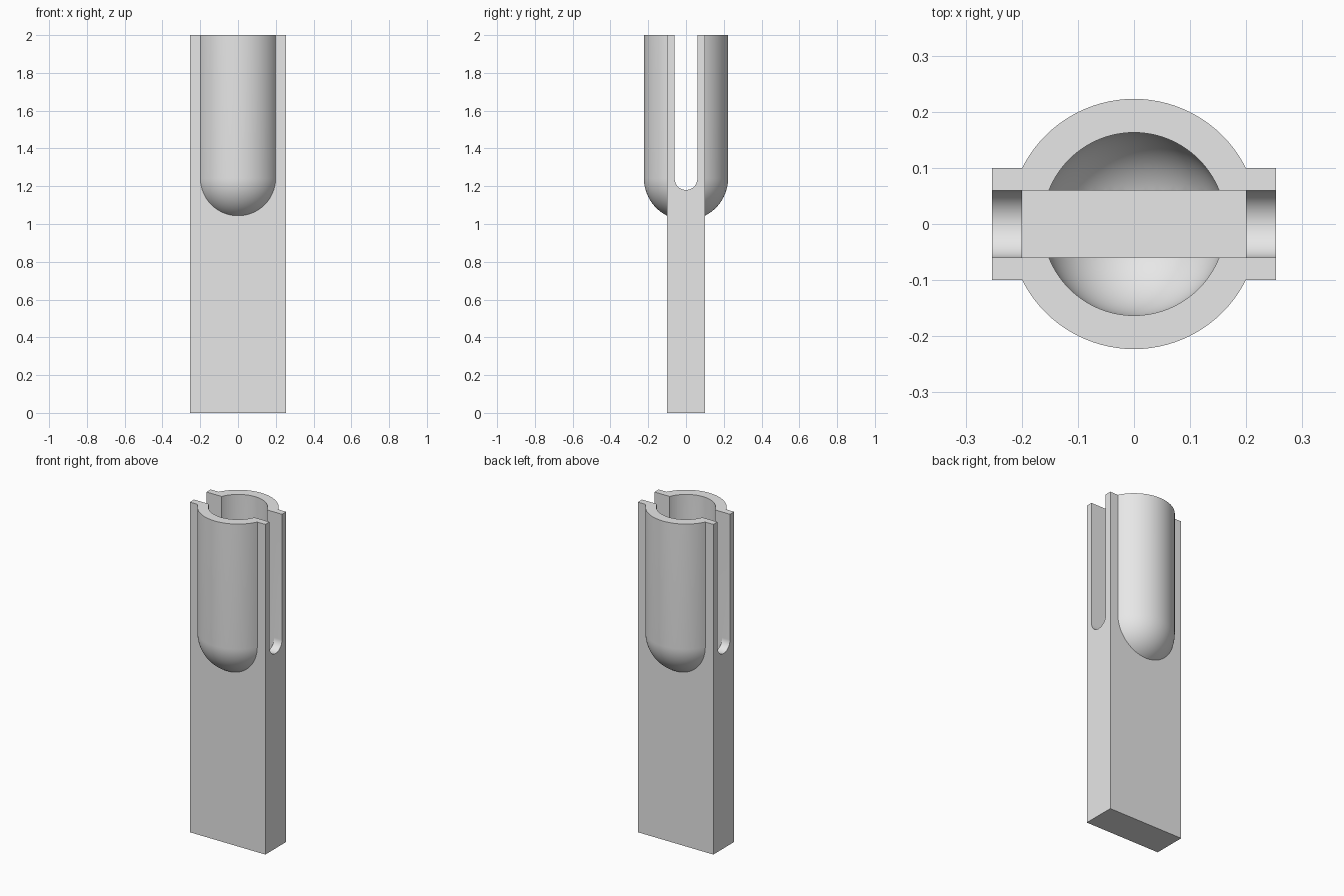
import bpy, bmesh, math
from mathutils import Matrix, Vector

if "Cube" in bpy.data.objects:
    bpy.data.objects.remove(bpy.data.objects["Cube"])

TOP = 2.0        # rim height
BULB_Z = 1.243   # centre of the rounded bulb end
SLOT_R = 0.06    # half width of side slots and inner cavity

grey = bpy.data.materials.new("light grey")
grey.diffuse_color = (0.8, 0.8, 0.8, 1)
grey.use_nodes = True
grey.node_tree.nodes["Principled BSDF"].inputs["Base Color"].default_value = grey.diffuse_color


def finish(bm, name):
    bmesh.ops.recalc_face_normals(bm, faces=bm.faces)
    mesh = bpy.data.meshes.new(name)
    bm.to_mesh(mesh)
    bm.free()
    mesh.materials.append(grey)
    ob = bpy.data.objects.new(name, mesh)
    bpy.context.collection.objects.link(ob)
    return ob


def box(name, width, depth, z0, z1):
    bm = bmesh.new()
    bmesh.ops.create_cube(bm, size=1, matrix=Matrix.Translation((0, 0, (z0 + z1) / 2))
                          @ Matrix.Diagonal((width, depth, z1 - z0, 1)))
    return finish(bm, name)


def capsule(name, r, top, segments=96, rings=24):
    """Upright cylinder with a hemispherical lower end, turned from a profile."""
    bm = bmesh.new()
    pts = [Vector((0, 0, top)), Vector((r, 0, top))]
    for i in range(rings + 1):
        a = math.pi / 2 * i / rings
        pts.append(Vector((r * math.cos(a) if i < rings else 0, 0, BULB_Z - r * math.sin(a))))
    verts = [bm.verts.new(p) for p in pts]
    edges = [bm.edges.new(pair) for pair in zip(verts, verts[1:])]
    bmesh.ops.spin(bm, geom=verts + edges, cent=(0, 0, 0), axis=(0, 0, 1),
                   angle=2 * math.pi, steps=segments, use_duplicate=False)
    bmesh.ops.remove_doubles(bm, verts=bm.verts, dist=1e-5)
    return finish(bm, name)


def slot(name, half_length, top, steps=24):
    """Round-bottomed slot profile extruded along x."""
    bm = bmesh.new()
    outline = [(SLOT_R, top), (-SLOT_R, top)]
    for i in range(steps + 1):
        a = math.pi + math.pi * i / steps
        outline.append((SLOT_R * math.cos(a), BULB_Z - 0.003 + SLOT_R * math.sin(a)))
    face = bm.faces.new([bm.verts.new((-half_length, y, z)) for y, z in outline])
    out = bmesh.ops.extrude_face_region(bm, geom=[face])
    bmesh.ops.translate(bm, vec=(2 * half_length, 0, 0),
                        verts=[v for v in out["geom"] if isinstance(v, bmesh.types.BMVert)])
    return finish(bm, name)


# Flat holder body, joined with the bulb, then hollowed out
body = box("holder_body", 0.506, 0.2, 0, TOP)
steps = [
    (capsule("bulb_shell", 0.223, TOP), "UNION"),
    (capsule("bulb_hollow", 0.163, TOP + 0.2), "DIFFERENCE"),
    (box("blade_cavity", 0.4, 2 * SLOT_R, 0.05, TOP + 0.2), "DIFFERENCE"),
    (slot("side_slots", 0.4, TOP + 0.2), "DIFFERENCE"),
]
for tool, op in steps:
    mod = body.modifiers.new(tool.name, "BOOLEAN")
    mod.operation = op
    mod.solver = "EXACT"
    mod.object = tool

bpy.context.view_layer.objects.active = body
body.select_set(True)
for mod in list(body.modifiers):
    bpy.ops.object.modifier_apply(modifier=mod.name)
for tool, _ in steps:
    bpy.data.objects.remove(tool)

# Smooth round walls, crisp rims and corners
bpy.ops.object.select_all(action="DESELECT")
body.select_set(True)
bpy.ops.object.shade_smooth_by_angle(angle=math.radians(30))
